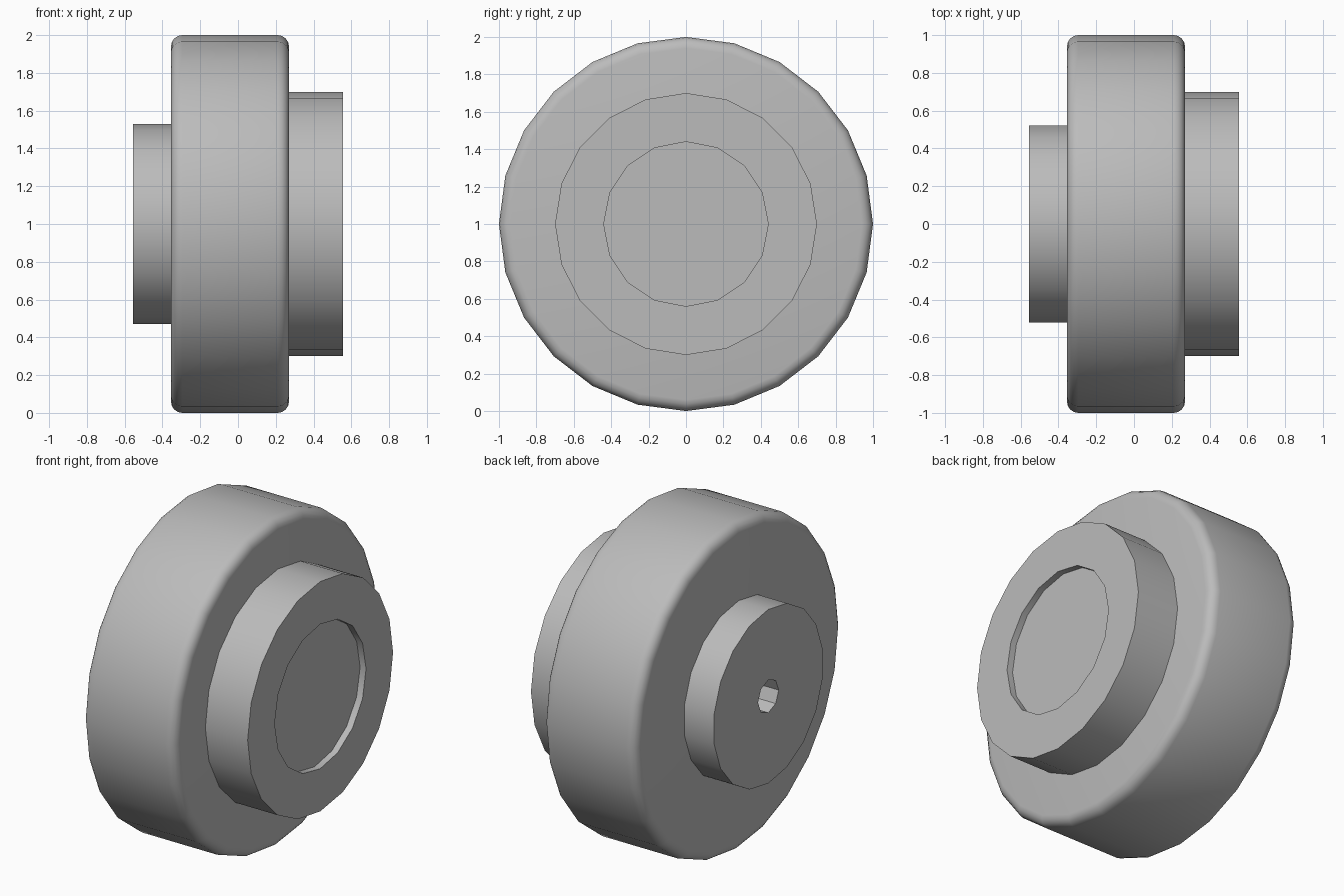
import bpy, bmesh
from math import sin, cos, pi, radians

old = bpy.data.objects.get("Cube")
if old:
    bpy.data.objects.remove(old, do_unlink=True)

grey = bpy.data.materials.new("plain grey")
grey.use_nodes = True
colour = (0.5, 0.5, 0.5, 1)
grey.diffuse_color = colour
grey.node_tree.nodes["Principled BSDF"].inputs["Base Color"].default_value = colour


def lathe(name, profile, sides):
    """Closed solid turned about the x axis from (x, radius) points."""
    bm = bmesh.new()
    rings = []
    for x, r in profile:
        angles = [2 * pi * i / sides for i in range(sides)]
        rings.append([bm.verts.new((x, r * sin(a), 1 + r * cos(a))) for a in angles])
    for a, b in zip(rings, rings[1:]):
        for i in range(sides):
            j = (i + 1) % sides
            bm.faces.new((a[i], a[j], b[j], b[i]))
    bm.faces.new(rings[0])
    bm.faces.new(rings[-1])
    bmesh.ops.recalc_face_normals(bm, faces=bm.faces)
    mesh = bpy.data.meshes.new(name)
    bm.to_mesh(mesh)
    bm.free()
    mesh.materials.append(grey)
    obj = bpy.data.objects.new(name, mesh)
    bpy.context.collection.objects.link(obj)
    return obj


def activate(obj):
    bpy.ops.object.select_all(action="DESELECT")
    obj.select_set(True)
    bpy.context.view_layer.objects.active = obj


def bore(target, x0, x1, radius, sides):
    """Cut a round pocket along the x axis."""
    cutter = lathe("bore_cutter", [(x0, radius), (x1, radius)], sides)
    cutter.hide_render = True
    mod = target.modifiers.new("bore", "BOOLEAN")
    mod.operation = "DIFFERENCE"
    mod.solver = "EXACT"
    mod.object = cutter
    activate(target)
    bpy.ops.object.modifier_apply(modifier=mod.name)
    bpy.data.objects.remove(cutter, do_unlink=True)


# Wide wheel body with rounded rims
left, right, rim, steps = -0.355, 0.27, 0.06, 4
arc = [pi / 2 * i / steps for i in range(steps + 1)]
profile = [(left + rim * (1 - sin(a)), 1 - rim * (1 - cos(a))) for a in reversed(arc)]
profile += [(right - rim * (1 - sin(a)), 1 - rim * (1 - cos(a))) for a in arc]
body = lathe("wheel_body", profile, 24)

# Large hub with a shallow round recess
large_hub = lathe("large_hub", [(0.26, 0.7), (0.555, 0.7)], 20)
bore(large_hub, 0.515, 0.7, 0.44, 16)

# Small hub with an axle hole
small_hub = lathe("small_hub", [(-0.555, 0.53), (-0.345, 0.53)], 18)
bore(small_hub, -0.7, -0.2, 0.1, 8)

for part in (body, large_hub, small_hub):
    activate(part)
    bpy.ops.object.shade_smooth_by_angle(angle=radians(30))
